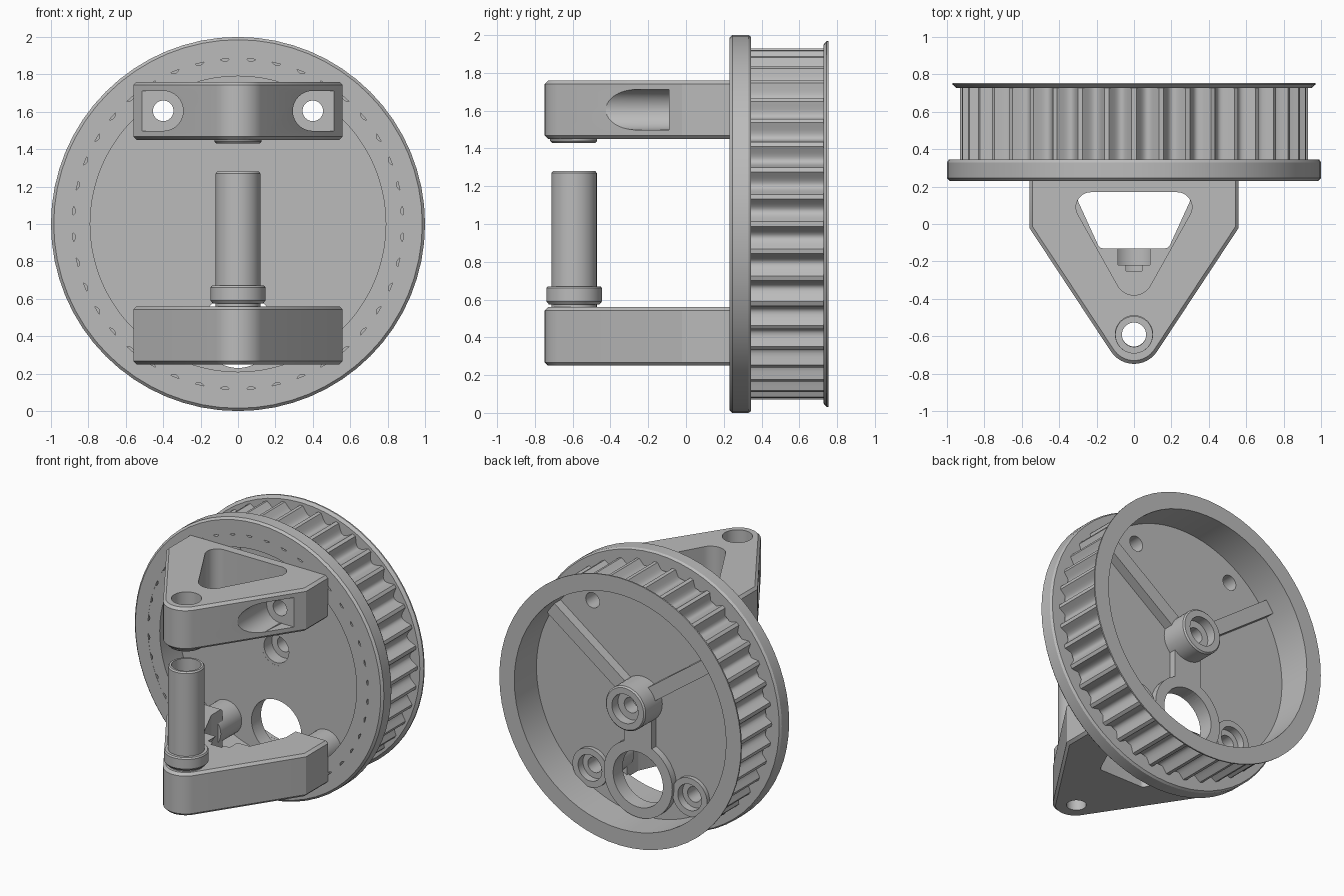
import bpy, bmesh, math
from mathutils import Matrix, Vector

cube = bpy.data.objects.get("Cube")
if cube:
    bpy.data.objects.remove(cube, do_unlink=True)

GREY = (0.5, 0.5, 0.5, 1)
mat = bpy.data.materials.new("machined grey")
mat.use_nodes = True
mat.diffuse_color = GREY
mat.node_tree.nodes["Principled BSDF"].inputs["Base Color"].default_value = GREY


def finish(name, bm):
    bmesh.ops.recalc_face_normals(bm, faces=bm.faces[:])
    mesh = bpy.data.meshes.new(name)
    bm.to_mesh(mesh)
    bm.free()
    mesh.materials.append(mat)
    obj = bpy.data.objects.new(name, mesh)
    bpy.context.collection.objects.link(obj)
    return obj


def select(obj):
    bpy.ops.object.select_all(action='DESELECT')
    obj.select_set(True)
    bpy.context.view_layer.objects.active = obj


def smooth(obj):
    select(obj)
    bpy.ops.object.shade_smooth_by_angle(angle=math.radians(32))
    return obj


def loops(name, rings):
    """Skin a closed chain of closed rings, like a torus grid."""
    bm = bmesh.new()
    vs = [[bm.verts.new(p) for p in ring] for ring in rings]
    n = len(vs[0])
    for a, b in zip(vs, vs[1:] + vs[:1]):
        for i in range(n):
            j = (i + 1) % n
            bm.faces.new((a[i], a[j], b[j], b[i]))
    return finish(name, bm)


def lathe(name, profile, centre, axis='Y', segs=64):
    """Turn a closed (radius, position) profile about an axis."""
    rings = []
    for r, h in profile:
        ring = []
        for i in range(segs):
            a = math.tau * i / segs
            c, s = r * math.cos(a), r * math.sin(a)
            ring.append(Vector(centre) + Vector((c, h, s) if axis == 'Y' else (c, s, h)))
        rings.append(ring)
    return smooth(loops(name, rings))


def cyl_y(name, x, z, r, y0, y1, segs=40):
    bm = bmesh.new()
    m = Matrix.Translation((x, (y0 + y1) / 2, z)) @ Matrix.Rotation(math.pi / 2, 4, 'X')
    bmesh.ops.create_cone(bm, cap_ends=True, segments=segs, radius1=r, radius2=r,
                          depth=y1 - y0, matrix=m)
    return finish(name, bm)


def box(name, lo, hi, turn=Matrix()):
    lo, hi = Vector(lo), Vector(hi)
    bm = bmesh.new()
    bmesh.ops.create_cube(bm, size=1, matrix=turn @ Matrix.Translation((lo + hi) / 2)
                          @ Matrix.Diagonal((hi - lo).to_4d()))
    return finish(name, bm)


def hull(name, circles, z0, z1):
    """Upright prism around a set of (x, y, radius) circles."""
    bm = bmesh.new()
    for x, y, r in circles:
        for i in range(40 if r else 1):
            a = math.tau * i / 40
            for z in (z0, z1):
                bm.verts.new((x + r * math.cos(a), y + r * math.sin(a), z))
    bmesh.ops.convex_hull(bm, input=bm.verts[:])
    bmesh.ops.delete(bm, geom=[v for v in bm.verts if not v.link_faces], context='VERTS')
    bmesh.ops.dissolve_limit(bm, angle_limit=0.01, verts=bm.verts[:], edges=bm.edges[:])
    return finish(name, bm)


def cut(obj, *cutters):
    select(obj)
    for c in cutters:
        mod = obj.modifiers.new("cut", 'BOOLEAN')
        mod.operation, mod.solver, mod.object = 'DIFFERENCE', 'EXACT', c
        bpy.ops.object.modifier_apply(modifier=mod.name)
    for c in cutters:
        bpy.data.objects.remove(c, do_unlink=True)
    return obj


def bevel(obj, width):
    select(obj)
    mod = obj.modifiers.new("chamfer", 'BEVEL')
    mod.width, mod.segments, mod.angle_limit = width, 1, math.radians(50)
    bpy.ops.object.modifier_apply(modifier=mod.name)


HUB = (0, 0, 1)
UP, LOW, BOLT, PORT = 1.605, 0.4, 0.4, 0.43   # bolt heights, bolt offset, port height
SIDES = (-1, 1)

# Front flange and thin rear rim
lathe("front_flange", [(.885, .23), (.985, .23), (1, .245), (1, .33), (.99, .345), (.885, .345)], HUB)
lathe("rear_rim", [(.85, .728), (.95, .728), (.97, .745), (.97, .755), (.85, .755)], HUB)

# Toothed belt ring with rounded grooves and narrow ridges
TEETH, STEPS = 40, 12


def ring(y, inner):
    pts = []
    for i in range(TEETH * STEPS):
        a = math.tau * i / (TEETH * STEPS)
        u = (i % STEPS) / STEPS
        v = min(max((u - .1) / .8, 0), 1)
        r = inner or .93 - .058 * math.sin(math.pi * v) ** .9
        pts.append((r * math.cos(a), y, 1 + r * math.sin(a)))
    return pts


smooth(loops("toothed_ring", [ring(.231, 0), ring(.74, 0), ring(.74, .85),
                              ring(.47, .85), ring(.47, .79), ring(.231, .79)]))


# Cutters shared by the web, pads and mounts
def bolt_cutters():
    out = [cyl_y("port_cutter", 0, PORT, .2, 0, .7, 48),
           cyl_y("bore_cutter", 0, 1, .12, .3, .8)]
    for s in SIDES:
        out += [cyl_y("bolt_cutter", s * BOLT, UP, .055, .1, .7),
                cyl_y("bolt_cutter", s * BOLT, LOW, .055, .35, .7),
                cyl_y("bolt_sink_cutter", s * BOLT, LOW, .095, .475, .7)]
    return out


# Web plate, hub and the raised spokes and pads on its rear
smooth(cut(cyl_y("web_plate", 0, 1, .855, .44, .5, 64), *bolt_cutters()))
lathe("hub", [(.1, .44), (.16, .441), (.16, .69), (.15, .7), (.105, .7), (.105, .63),
              (.055, .63), (.055, .53), (.1, .53)], HUB, segs=40)
for angle in (36, 144):
    turn = Matrix.Translation(HUB) @ Matrix.Rotation(-math.radians(angle), 4, 'Y')
    box("spoke", (.13, .46, -.05), (.86, .57, .05), turn)
cut(box("lower_spoke", (-.11, .46, .5), (.11, .551, .89)), *bolt_cutters())
smooth(cut(cyl_y("port_pad", 0, PORT, .275, .46, .55), *bolt_cutters()))
for s in SIDES:
    smooth(cut(cyl_y("bolt_pad", s * BOLT, LOW, .14, .46, .53), *bolt_cutters()))

# Triangular brackets
PIN_Y = -.6
OUTLINE = [(0, PIN_Y, .148)] + [(s * .56, y, 0) for s in SIDES for y in (-.02, .25)]

upper = hull("upper_bracket", OUTLINE, 1.45, 1.76)
bevel(upper, .018)
cutters = [hull("window_cutter", [(-.23, .09, .08), (.23, .09, .08), (0, -.28, .1)], 1.3, 1.9),
           hull("pin_cutter", [(0, PIN_Y + .01, .1)], 1.3, 1.9)]
for s in SIDES:
    cutters += [cyl_y("pocket_cutter", s * BOLT, UP, .107, -.9, -.09),
                box("pocket_cutter", (min(s * .4, s * .7), -.9, UP - .107),
                    (max(s * .4, s * .7), -.09, UP + .107)),
                cyl_y("bolt_cutter", s * BOLT, UP, .055, -.2, .5)]
smooth(cut(upper, *cutters))
lathe("upper_pin_boss", [(.1, 1.43), (.115, 1.43), (.125, 1.44), (.125, 1.46), (.1, 1.46)],
      (0, PIN_Y + .005, 0), 'Z', 40)

# The lower window opens at the back and has a round pocket towards the tip
lower = hull("lower_bracket", OUTLINE, .25, .56)
bevel(lower, .018)
window = [(s * x, y, .03) for s in SIDES for x, y in ((.27, .4), (.27, .13), (.165, -.1))]
smooth(cut(lower, hull("window_cutter", window, .1, .7),
           hull("pin_cutter", [(0, PIN_Y + .01, .065)], .1, .7),
           cyl_y("pocket_cutter", 0, .47, .125, -.22, 0),
           cyl_y("pocket_cutter", 0, .47, .1, -.25, -.1)))

# Round mounting bosses reaching back to the web
for s in SIDES:
    for label, z in (("upper", UP), ("lower", LOW)):
        smooth(cut(cyl_y(label + "_mount_boss", s * BOLT, z, .122, .2, .46), *bolt_cutters()))

# Hollow upright pin with a collar
lathe("pin_post", [(.065, .55), (.12, .55), (.12, .575), (.135, .575), (.147, .59), (.147, .66),
                   (.14, .67), (.12, .67), (.12, 1.27), (.112, 1.28), (.098, 1.28), (.098, .7),
                   (.065, .7)], (0, PIN_Y + .008, 0), 'Z', 40)
